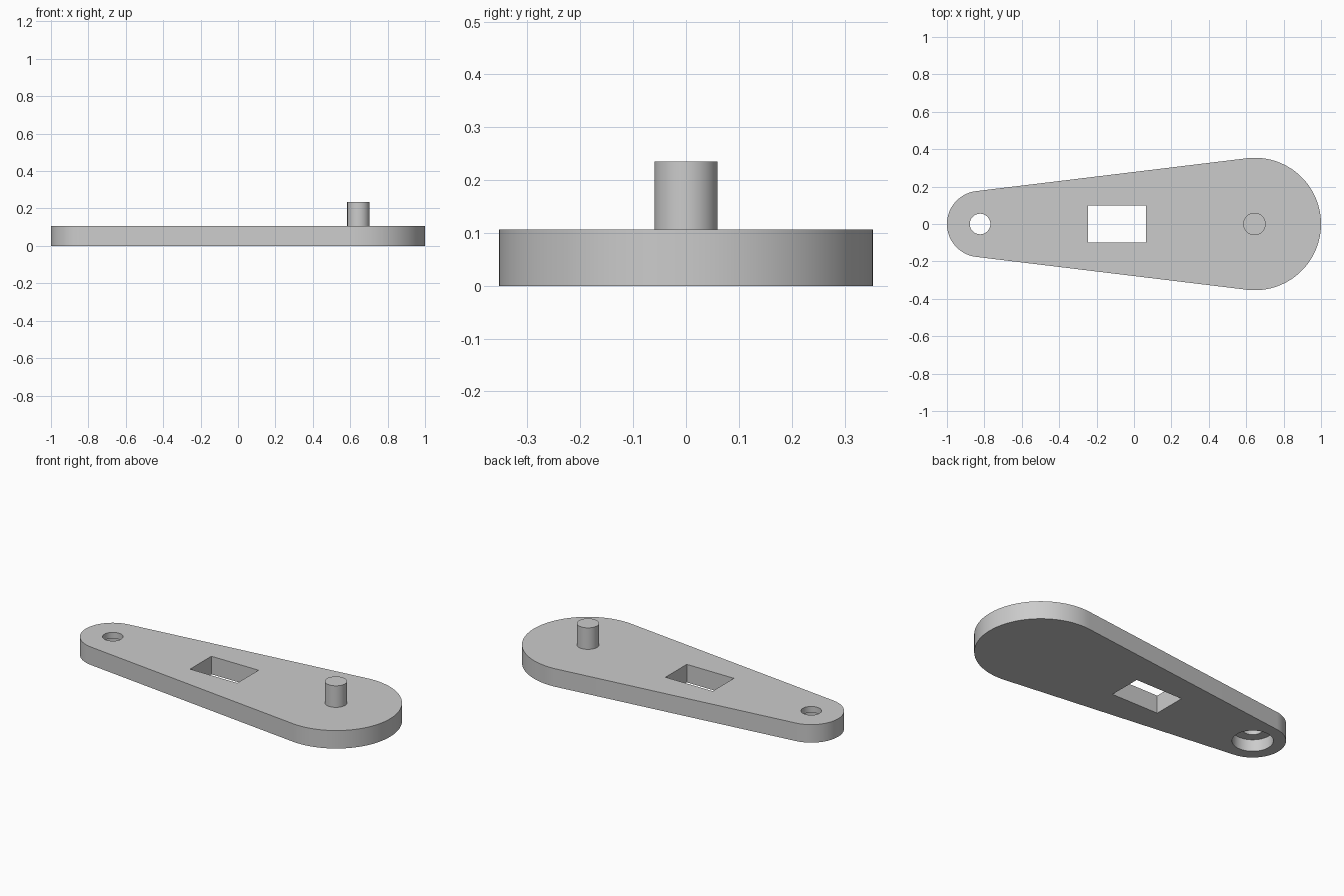
import bpy
import bmesh
from math import asin, cos, sin, pi, radians

cube = bpy.data.objects.get("Cube")
if cube:
    bpy.data.objects.remove(cube)

grey = bpy.data.materials.new("plain grey")
grey.use_nodes = True
grey.diffuse_color = (0.6, 0.6, 0.6, 1)
grey.node_tree.nodes["Principled BSDF"].inputs["Base Color"].default_value = (0.6, 0.6, 0.6, 1)

THICK = 0.107
BIG_X, BIG_R = 0.646, 0.354
SMALL_X, SMALL_R = -0.823, 0.177


def arc(cx, r, start, end, n):
    """Points along an arc centred on the x axis."""
    return [(cx + r * cos(start + (end - start) * i / n),
             r * sin(start + (end - start) * i / n)) for i in range(n + 1)]


def prism(name, outline, z0, z1):
    """Extrude a flat outline from z0 to z1."""
    bm = bmesh.new()
    face = bm.faces.new([bm.verts.new((x, y, z0)) for x, y in outline])
    top = bmesh.ops.extrude_face_region(bm, geom=[face])["geom"]
    bmesh.ops.translate(bm, vec=(0, 0, z1 - z0),
                        verts=[v for v in top if isinstance(v, bmesh.types.BMVert)])
    bmesh.ops.recalc_face_normals(bm, faces=bm.faces)
    mesh = bpy.data.meshes.new(name)
    bm.to_mesh(mesh)
    bm.free()
    mesh.materials.append(grey)
    obj = bpy.data.objects.new(name, mesh)
    bpy.context.collection.objects.link(obj)
    return obj


def disc(cx, r, n=64):
    return arc(cx, r, 0, 2 * pi, n)[:-1]


def smooth(obj):
    bpy.ops.object.select_all(action="DESELECT")
    obj.select_set(True)
    bpy.context.view_layer.objects.active = obj
    bpy.ops.object.shade_smooth_by_angle(angle=radians(30))


# Tapered plate: two arcs joined by their common tangents
tangent = pi / 2 + asin((BIG_R - SMALL_R) / (BIG_X - SMALL_X))
plate = prism("arm_plate",
              arc(BIG_X, BIG_R, -tangent, tangent, 64)
              + arc(SMALL_X, SMALL_R, tangent, 2 * pi - tangent, 48), 0, THICK)

# Through hole, counterbore from below, and rectangular window
cutters = [
    prism("hole_cutter", disc(SMALL_X, 0.055), -0.1, 0.3),
    prism("counterbore_cutter", disc(SMALL_X, 0.11), -0.1, 0.07),
    prism("window_cutter", [(-0.245, -0.1), (0.065, -0.1), (0.065, 0.1), (-0.245, 0.1)], -0.1, 0.3),
]
bpy.context.view_layer.objects.active = plate
for cutter in cutters:
    cutter.hide_render = True
    mod = plate.modifiers.new("cut", "BOOLEAN")
    mod.operation = "DIFFERENCE"
    mod.solver = "EXACT"
    mod.object = cutter
    bpy.ops.object.modifier_apply(modifier=mod.name)
    bpy.data.objects.remove(cutter)
smooth(plate)

# Upright pin on the wide end
smooth(prism("pin", disc(BIG_X - 0.002, 0.06), THICK - 0.02, 0.235))
